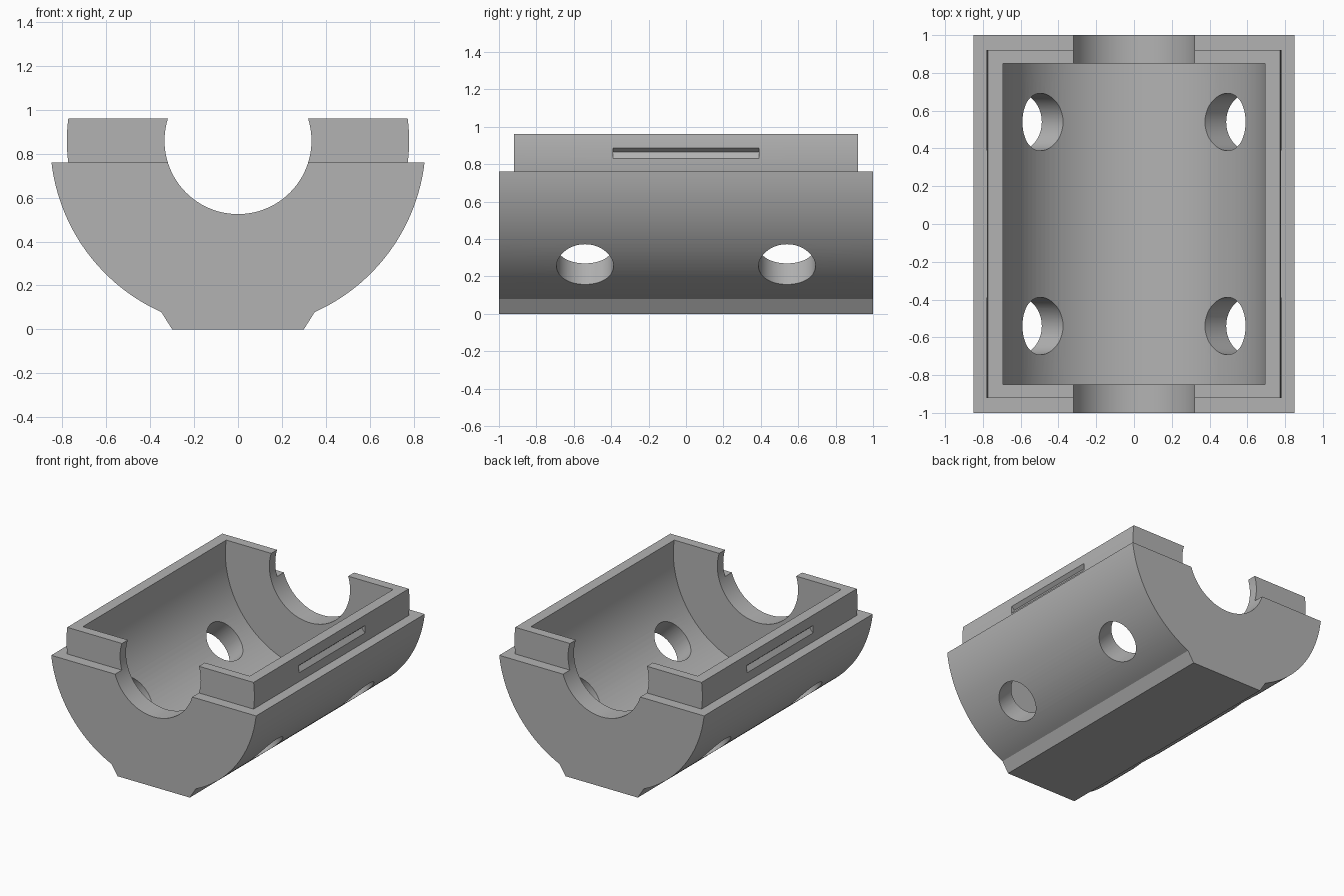
import bpy, bmesh, math
from mathutils import Matrix, Vector

if "Cube" in bpy.data.objects:
    bpy.data.objects.remove(bpy.data.objects["Cube"])

AXIS_Z = 0.86      # height of the bore axis
R_OUT, R_LIP, R_CAVITY, R_BORE, R_HOLE = 0.856, 0.78, 0.70, 0.335, 0.152


def arc(r, a0, a1, n):
    """Points (x, z) on a circle round the bore axis, angles in radians from +x."""
    return [(r * math.cos(a0 + (a1 - a0) * i / n),
             AXIS_Z + r * math.sin(a0 + (a1 - a0) * i / n)) for i in range(n + 1)]


def prism(name, pts, half):
    """Extrude an (x, z) outline along y from -half to half."""
    bm = bmesh.new()
    face = bm.faces.new([bm.verts.new((x, -half, z)) for x, z in pts])
    ext = bmesh.ops.extrude_face_region(bm, geom=[face])
    moved = [g for g in ext["geom"] if isinstance(g, bmesh.types.BMVert)]
    bmesh.ops.translate(bm, verts=moved, vec=(0, 2 * half, 0))
    bmesh.ops.recalc_face_normals(bm, faces=bm.faces)
    return finish(name, bm)


def finish(name, bm):
    me = bpy.data.meshes.new(name)
    bm.to_mesh(me)
    bm.free()
    ob = bpy.data.objects.new(name, me)
    bpy.context.collection.objects.link(ob)
    return ob


def combine(target, tool, operation):
    """Apply a boolean and remove the tool."""
    mod = target.modifiers.new(operation, 'BOOLEAN')
    mod.object, mod.operation, mod.solver = tool, operation, 'EXACT'
    bpy.context.view_layer.objects.active = target
    bpy.ops.object.modifier_apply(modifier=mod.name)
    bpy.data.objects.remove(tool)


def mirrored(pts):
    return [(-x, z) for x, z in reversed(pts)]


# Lower shell: round belly with a flat foot
a_rim = math.asin(-0.10 / R_OUT)
a_foot = -math.acos(0.35 / R_OUT)
right = arc(R_OUT, a_rim, a_foot, 32) + [(0.30, 0.0)]
shell = prism("half_housing", right + mirrored(right), 1.0)

# Raised lip around the rim
side = arc(R_LIP, math.asin(0.10 / R_LIP), math.asin(-0.26 / R_LIP), 14)
combine(shell, prism("lip", side + mirrored(side), 0.92), 'UNION')

# Inner cavity and end bores
combine(shell, prism("cavity", arc(R_CAVITY, 0, 2 * math.pi, 128)[:-1], 0.85), 'DIFFERENCE')
combine(shell, prism("bore", arc(R_BORE, 0, 2 * math.pi, 96)[:-1], 1.2), 'DIFFERENCE')

# Angled bolt holes
for sx in (-1, 1):
    for y in (-0.54, 0.54):
        bm = bmesh.new()
        turn = Matrix.Rotation(sx * math.radians(-45), 4, 'Y')
        d = Vector((sx, 0, -1)).normalized()
        place = Matrix.Translation(Vector((0, y, AXIS_Z)) + d * 0.8)
        bmesh.ops.create_cone(bm, cap_ends=True, segments=64, radius1=R_HOLE,
                              radius2=R_HOLE, depth=0.6, matrix=place @ turn)
        combine(shell, finish("bolt_hole", bm), 'DIFFERENCE')

# Snap grooves on both sides of the lip
groove = [(0.755, 0.866), (0.805, 0.794), (0.805, 0.91)]
for pts in (groove, mirrored(groove)):
    combine(shell, prism("snap_groove", pts, 0.39), 'DIFFERENCE')

# Single grey finish
grey = bpy.data.materials.new("grey")
grey.diffuse_color = (0.45, 0.45, 0.45, 1)
grey.use_nodes = True
grey.node_tree.nodes["Principled BSDF"].inputs["Base Color"].default_value = grey.diffuse_color
shell.data.materials.clear()
shell.data.materials.append(grey)
for p in shell.data.polygons:
    p.material_index = 0
bpy.ops.object.select_all(action='DESELECT')
shell.select_set(True)
bpy.context.view_layer.objects.active = shell
bpy.ops.object.shade_smooth_by_angle(angle=math.radians(25))
